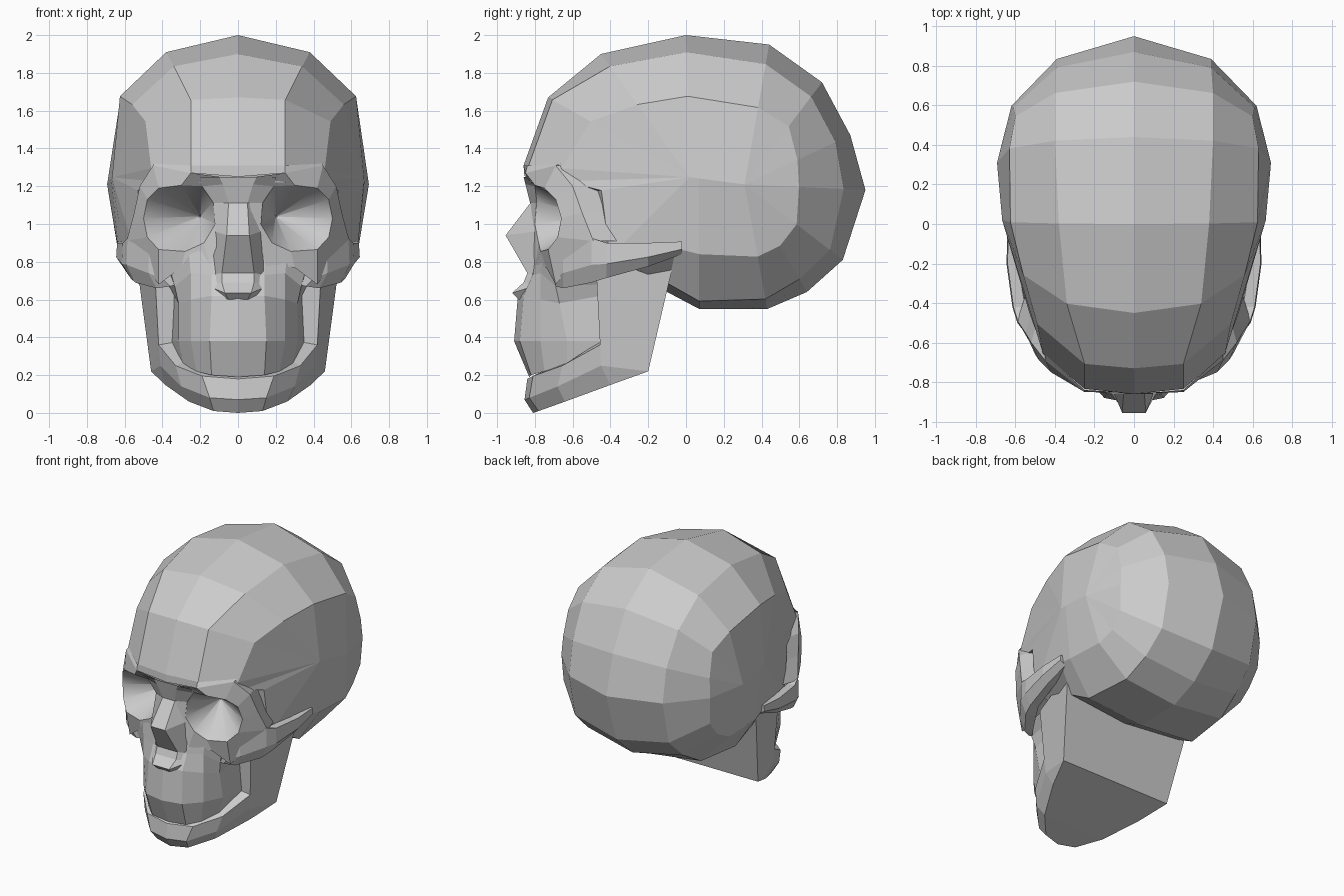
import bpy, bmesh
from mathutils import Vector


def build(name, rows, wrap=False, caps="", smooth=False):
    """Skin a grid of points row by row, and mirror it across x = 0."""
    bm = bmesh.new()
    for side in (1, -1):
        g = [[bm.verts.new((p[0] * side, p[1], p[2])) for p in r] for r in rows]
        n = len(g[0])
        for a, b in zip(g, g[1:]):
            for i in range(n if wrap else n - 1):
                j = (i + 1) % n
                f = [a[i], a[j], b[j], b[i]]
                bm.faces.new(f if side > 0 else f[::-1])
        if "start" in caps:
            bm.faces.new(g[0])
        if "end" in caps:
            bm.faces.new(g[-1])
    bmesh.ops.remove_doubles(bm, verts=bm.verts, dist=0.0005)
    bmesh.ops.dissolve_degenerate(bm, edges=bm.edges, dist=0.0005)
    bmesh.ops.recalc_face_normals(bm, faces=bm.faces)
    for f in bm.faces:
        f.smooth = smooth
    me = bpy.data.meshes.new(name)
    bm.to_mesh(me)
    bm.free()
    ob = bpy.data.objects.new(name, me)
    bpy.context.collection.objects.link(ob)
    return ob


# Cranium: midline profile (y, z), then width and shrink of two side loops
profile = [
    (-.86, 1.31, .25, .97, .46, .77), (-.73, 1.67, .25, .97, .49, .70),
    (-.45, 1.90, .34, .90, .56, .59), (0, 2.0, .38, .88, .625, .57),
    (.44, 1.95, .40, .86, .63, .55), (.72, 1.75, .40, .86, .60, .57),
    (.87, 1.47, .39, .86, .61, .50), (.95, 1.18, .39, .82, .62, .45),
    (.83, .81, .39, .87, .61, .53), (.64, .64, .40, .88, .61, .57),
    (.43, .55, .42, .92, .63, .58), (.07, .55, .46, .94, .63, .58),
    (-.10, .64, .48, .93, .61, .62), (-.45, .78, .40, .95, .54, .90),
    (-.50, 1.17, .44, .98, .53, .90), (-.84, 1.22, .25, .97, .46, .77)]
loops = [[], [], [], []]
for y, z, x1, s1, x2, s2 in profile:
    cy = min(max(y, .02), .31)
    cz = 1.25 - .13 * cy
    for loop, x, s in zip(loops, (0, x1, x2, .665 + .09 * cy), (1, s1, s2, 0)):
        loop.append((x, cy + (y - cy) * s, cz + (z - cz) * s))
build("cranium", loops, wrap=True)

# Eye sockets: a rim, a deep cone behind it and the surrounding brow and cheek
rim = [(.19, -.80, 1.20), (.30, -.80, 1.205), (.42, -.75, 1.19), (.48, -.69, 1.13),
       (.50, -.66, 1.03), (.48, -.68, .93), (.42, -.73, .865), (.28, -.77, .855),
       (.18, -.78, .90), (.12, -.80, 1.0), (.13, -.79, 1.12)]
outer = [(.10, -.85, 1.25), (.25, -.85, 1.27), (.45, -.69, 1.31), (.52, -.60, 1.20),
         (.55, -.55, 1.06), (.59, -.49, .91), (.42, -.69, .68), (.30, -.74, .77),
         (.15, -.80, .78), (.07, -.82, 1.0), (.06, -.82, 1.13)]
apex = Vector((.20, -.49, 1.04))
build("eye_socket", [rim, [apex.lerp(Vector(p), .02) for p in rim]], wrap=True, smooth=True)
build("socket_surround", [rim, outer], wrap=True)

# Back wall of the brow corner and cheek, turning into the temple
edge = outer[2:6]
build("temple_wall", [edge, [(x * .91, y + .17, z) for x, y, z in edge]])

# Brow underside closing the gap between forehead and sockets
build("brow_ridge", [[(0, -.86, 1.31), (.25, -.84, 1.31), (.45, -.66, 1.32)],
                     [(0, -.855, 1.25), (.25, -.85, 1.27), (.45, -.69, 1.31)]])

# Nose with bridge, sloping underside and lower spine
nose = [((.10, -.86, 1.25), (.20, -.85, 1.25)), ((.08, -.85, 1.21), (.19, -.80, 1.20)),
        ((.05, -.825, 1.11), (.13, -.79, 1.11)), ((.06, -.955, .94), (.12, -.80, .96)),
        ((.085, -.84, .74), (.145, -.79, .73)), ((.085, -.86, .69), (.14, -.81, .68)),
        ((.07, -.92, .635), (.13, -.84, .66)), ((.05, -.885, .60), (.11, -.85, .62))]
build("nose", [((0, a[1], a[2]), a, b) for a, b in nose])

# Upper jaw and tooth block: half plan outlines from top to bottom
jaw = [
    [(0, -.80, .90), (.14, -.79, .88), (.26, -.76, .84), (.36, -.71, .76), (.42, -.50, .74)],
    [(0, -.83, .74), (.14, -.81, .73), (.25, -.77, .74), (.335, -.69, .67), (.37, -.46, .68)],
    [(0, -.89, .62), (.14, -.86, .62), (.25, -.77, .60), (.315, -.67, .58), (.34, -.45, .62)],
    [(0, -.91, .38), (.15, -.88, .38), (.25, -.77, .38), (.315, -.63, .38), (.35, -.45, .38)],
    [(0, -.83, .19), (.14, -.82, .20), (.22, -.75, .22), (.29, -.63, .26), (.34, -.45, .32)]]
build("upper_jaw", jaw)

# Jaw ramus: solid block across the back of the jaw
side = [(.385, -.40, .148), (.46, -.20, .22), (.54, -.06, .82), (.44, -.475, .74), (.42, -.455, .36)]
build("jaw_ramus", [side, [(0, y, z) for x, y, z in side]], wrap=True, caps="start")

# Jaw body: ridge, chin and bottom, from the middle round to the ramus
chin = [(0, -.81, 0), (.13, -.78, .01), (.26, -.64, .06), (.385, -.40, .148), (.46, -.20, .22)]
bulge = [(0, -.855, .07), (.15, -.83, .08), (.30, -.68, .14), (.41, -.45, .25), (.46, -.20, .22)]
ridge = [(0, -.84, .18), (.19, -.81, .195), (.33, -.655, .25), (.42, -.455, .36), (.46, -.20, .22)]
inner = [(0, -.78, .21), (.16, -.75, .22), (.26, -.60, .28), (.33, -.45, .38), (.36, -.20, .22)]
build("jaw_body", [[(0, y, z) for x, y, z in chin], chin, bulge, ridge, inner])

# Cheek arches: box sections running back from the cheek to the temple
arch = []
for y, top, bottom, x, thick in ((-.69, .78, .67, .40, .03), (-.65, .86, .66, .47, .06),
                                 (-.50, .925, .69, .585, .08), (-.42, .90, .715, .61, .06),
                                 (-.20, .90, .775, .64, .05), (-.02, .907, .84, .635, .06)):
    arch.append([(x, y, top), (x + .005, y, bottom + (top - bottom) * .4),
                 (x - .04, y, bottom), (x - thick - .05, y, bottom + .01), (x - thick, y, top)])
build("cheek_arch", arch, wrap=True, caps="start end")
